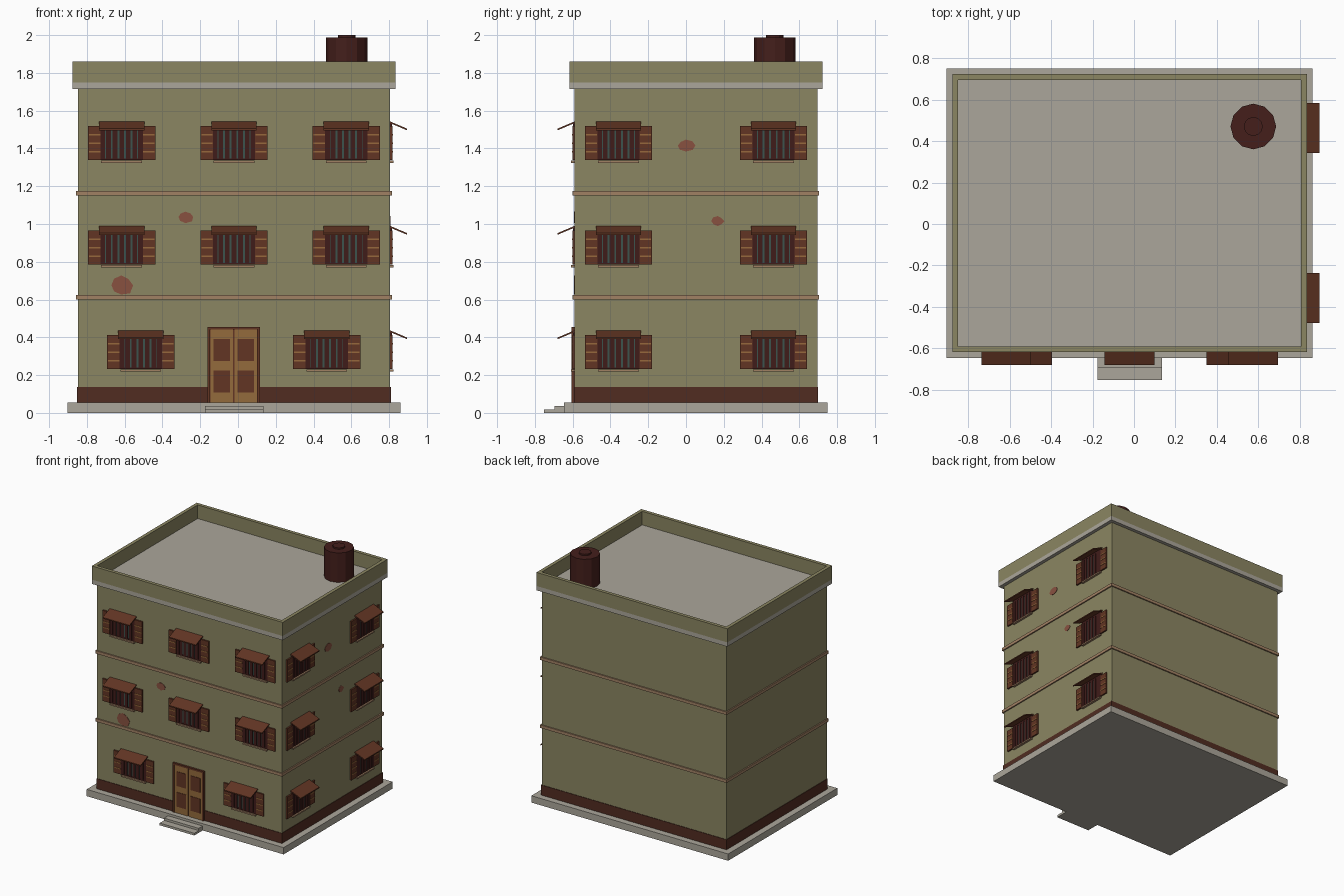
import bpy, bmesh, math, random
from mathutils import Matrix, Vector

if "Cube" in bpy.data.objects:
    bpy.data.objects.remove(bpy.data.objects["Cube"])

random.seed(4)
X0, X1, Y0, Y1 = -0.848, 0.805, -0.59, 0.695   # main walls


def material(name, r, g, b):
    m = bpy.data.materials.new(name)
    m.diffuse_color = [(c / 255) ** 2.2 for c in (r, g, b)] + [1]
    m.use_nodes = True
    m.node_tree.nodes["Principled BSDF"].inputs["Base Color"].default_value = m.diffuse_color
    return m


WALL = material("olive_plaster", 138, 133, 98)
STONE = material("pale_stone", 170, 165, 153)
BASE = material("dark_brown", 82, 48, 38)
TRIM = material("trim_tan", 160, 128, 100)
WOOD = material("shutter_wood", 98, 56, 40)
SLAT = material("slat_tan", 150, 104, 62)
DARK = material("dark_frame", 66, 34, 32)
GLASS = material("glass", 62, 84, 78)
DOOR = material("door_wood", 146, 106, 62)
TANK = material("tank_rust", 70, 36, 33)
PATCH = material("exposed_brick", 135, 82, 66)


def boxes_mesh(name, boxes, mat):
    """One mesh from (x0, x1, y0, y1, z0, z1) boxes."""
    bm = bmesh.new()
    for x0, x1, y0, y1, z0, z1 in boxes:
        m = Matrix.Translation(((x0 + x1) / 2, (y0 + y1) / 2, (z0 + z1) / 2))
        bmesh.ops.create_cube(bm, size=1, matrix=m @ Matrix.Diagonal((x1 - x0, y1 - y0, z1 - z0, 1)))
    return finish(bm, name, mat)


def finish(bm, name, mat):
    bmesh.ops.recalc_face_normals(bm, faces=bm.faces)
    me = bpy.data.meshes.new(name)
    bm.to_mesh(me)
    bm.free()
    me.materials.append(mat)
    return me


def place(name, mesh, loc=(0, 0, 0), turn=0):
    ob = bpy.data.objects.new(name, mesh)
    ob.location = loc
    ob.rotation_euler.z = turn
    bpy.context.collection.objects.link(ob)
    return ob


def slab(name, grow, z0, z1, mat):
    b = (X0 - grow, X1 + grow, Y0 - grow, Y1 + grow, z0, z1)
    place(name, boxes_mesh(name, [b], mat))


def prism(name, pts, axis_vec, mat):
    """Extrude a planar outline along a vector."""
    bm = bmesh.new()
    face = bm.faces.new([bm.verts.new(p) for p in pts])
    ext = bmesh.ops.extrude_face_region(bm, geom=[face], use_keep_orig=True)
    bmesh.ops.translate(bm, vec=axis_vec, verts=[v for v in ext["geom"] if isinstance(v, bmesh.types.BMVert)])
    return finish(bm, name, mat)


# Building shell
slab("plinth", 0.055, 0, 0.055, STONE)
slab("walls", 0, 0.055, 1.72, WALL)
slab("wall_base_band", 0.004, 0.055, 0.137, BASE)
for i, z in enumerate((0.60, 1.15)):
    slab(f"string_course_{i + 1}", 0.01, z, z + 0.024, TRIM)
slab("cornice", 0.028, 1.715, 1.75, STONE)

# Parapet ring and roof deck
a, t, pz = 0.028, 0.028, (1.75, 1.86)
ox0, ox1, oy0, oy1 = X0 - a, X1 + a, Y0 - a, Y1 + a
place("parapet", boxes_mesh("parapet", [
    (ox0, ox1, oy0, oy0 + t, *pz), (ox0, ox1, oy1 - t, oy1, *pz),
    (ox0, ox0 + t, oy0 + t, oy1 - t, *pz), (ox1 - t, ox1, oy0 + t, oy1 - t, *pz)], WALL))

# Rooftop water tank with cap
bm = bmesh.new()
for r, z0, z1 in ((0.11, 1.74, 1.988), (0.046, 1.985, 2.0)):
    bmesh.ops.create_cone(bm, cap_ends=True, segments=12, radius1=r, radius2=r, depth=z1 - z0,
                          matrix=Matrix.Translation((0.575, 0.47, (z0 + z1) / 2)))
place("water_tank", finish(bm, "water_tank", TANK))

# Front steps
place("front_steps", boxes_mesh("front_steps", [
    (-0.175, 0.135, -0.752, -0.64, 0, 0.018), (-0.175, 0.135, -0.695, -0.64, 0.018, 0.036)], STONE))

# Double door
D = -0.0225
place("door_frame", boxes_mesh("door_frame", [
    (D - 0.14, D - 0.125, -0.606, Y0, 0.055, 0.455), (D + 0.125, D + 0.14, -0.606, Y0, 0.055, 0.455),
    (D - 0.125, D + 0.125, -0.606, Y0, 0.441, 0.455), (D - 0.125, D + 0.125, -0.596, Y0, 0.055, 0.441)], WOOD))
leaves, panels = [], []
for s in (-1, 1):
    c = D + s * 0.063
    leaves.append((c - 0.06, c + 0.06, -0.602, Y0, 0.055, 0.441))
    for z in (0.108, 0.275):
        panels.append((c - 0.043, c + 0.043, -0.605, Y0, z, z + 0.117))
place("door_leaves", boxes_mesh("door_leaves", leaves, DOOR))
place("door_panels", boxes_mesh("door_panels", panels, WOOD))

# Window parts: local x along the wall, -y outward, z = 0 at the shutter bottom
shutters = [(s * 0.145 - 0.033, s * 0.145 + 0.033, -0.012, 0, 0, 0.18) for s in (-1, 1)]
slats = [(s * 0.143 - 0.03, s * 0.143 + 0.03, -0.0145, -0.01, z - 0.004, z + 0.004)
         for s in (-1, 1) for z in (0.045, 0.09, 0.135)]
frame = [(s * 0.1 - 0.013, s * 0.1 + 0.013, -0.009, 0, 0, 0.2) for s in (-1, 1)]
frame += [(-0.087, 0.087, -0.009, 0, 0, 0.008), (-0.087, 0.087, -0.009, 0, 0.18, 0.2)]
bars = [(-0.07 + i * 0.035 - 0.0125, -0.07 + i * 0.035 + 0.0125, -0.009, 0, 0.008, 0.18) for i in range(5)]
PARTS = {
    "shutters": boxes_mesh("shutters", shutters, WOOD),
    "shutter_slats": boxes_mesh("shutter_slats", slats, SLAT),
    "window_frame": boxes_mesh("window_frame", frame + bars, DARK),
    "window_glass": boxes_mesh("window_glass", [(-0.087, 0.087, -0.004, 0, 0.008, 0.18)], GLASS),
    "window_sill": boxes_mesh("window_sill", [(-0.108, 0.108, -0.018, 0, -0.014, -0.003)], TRIM),
    "window_awning": prism("window_awning", [(-0.12, 0, 0.205), (-0.12, -0.09, 0.167),
                                             (-0.12, -0.09, 0.158), (-0.12, 0, 0.196)], (0.24, 0, 0), WOOD),
}


def window(tag, loc, turn=0):
    for part, mesh in PARTS.items():
        place(f"{part}_{tag}", mesh, loc, turn)


for row, z in enumerate((0.232, 0.785, 1.338)):
    for col, x in enumerate((-0.515, 0.47) if row == 0 else (-0.616, -0.0215, 0.573)):
        window(f"front_{row + 1}_{col + 1}", (x, Y0, z))
    for col, y in enumerate((-0.357, 0.463)):
        window(f"right_{row + 1}_{col + 1}", (X1, y, z), math.pi / 2)


# Irregular plaster-loss patches
def patch(name, loc, w, h, turn=0):
    pts = []
    for i in range(8):
        ang, r = i * math.tau / 8, random.uniform(0.8, 1.08)
        pts.append((w * r * math.cos(ang), 0, h * r * math.sin(ang)))
    place(name, prism(name, pts, (0, -0.003, 0), PATCH), loc, turn)


patch("plaster_patch_front_1", (-0.277, Y0, 1.037), 0.046, 0.031)
patch("plaster_patch_front_2", (-0.618, Y0, 0.675), 0.062, 0.056)
patch("plaster_patch_right_1", (X1, 0.0, 1.415), 0.048, 0.031, math.pi / 2)
patch("plaster_patch_right_2", (X1, 0.167, 1.015), 0.035, 0.028, math.pi / 2)
